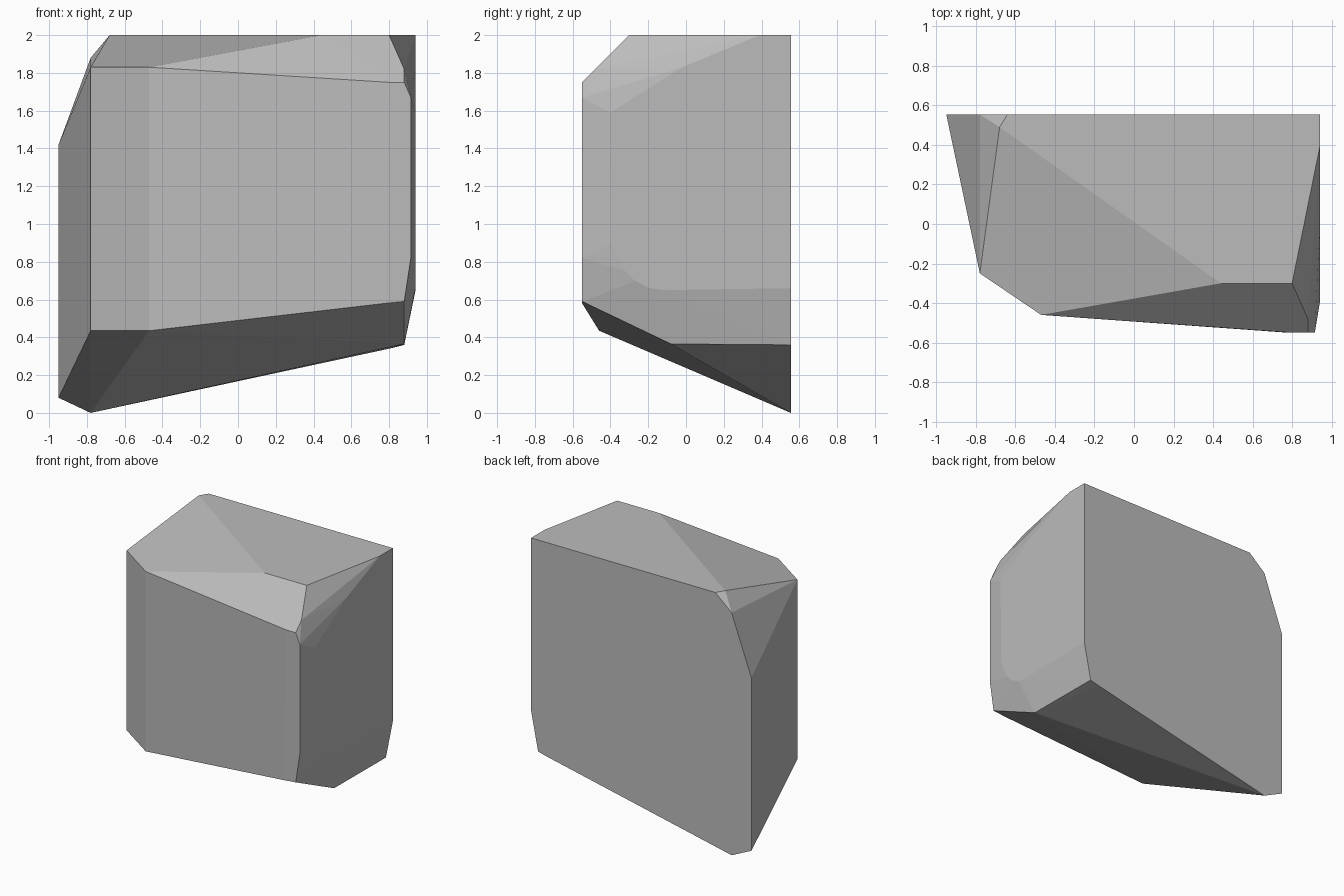
import bpy
import bmesh
import math

# Remove the default cube only
default_cube = bpy.data.objects.get("Cube")
if default_cube:
    bpy.data.objects.remove(default_cube, do_unlink=True)

# Main planes of the stone block
LEFT, RIGHT, BACK, FRONT, TOP = .94, -.95, .555, -.55, 2
SHOULDER = -.78      # chamfered corner on the right side
BEVEL = .88          # narrow bevel on the left side


def make_material(name, value):
    material = bpy.data.materials.new(name)
    material.use_nodes = True
    colour = (value, value, value, 1)
    material.diffuse_color = colour
    shader = material.node_tree.nodes["Principled BSDF"]
    shader.inputs["Base Color"].default_value = colour
    return material


def on_back(outline):
    return [(x, BACK, z) for x, z in outline]


def on_front(outline):
    return [(x, FRONT, z) for x, z in outline]


def on_left(outline):
    return [(LEFT, y, z) for y, z in outline]


def on_top(outline):
    return [(x, y, TOP) for x, y in outline]


def upright_edge(x, y, low, high):
    return [(x, y, low), (x, y, high)]


def hull_object(name, points, material):
    """Wrap the corner points in a faceted solid."""
    bm = bmesh.new()
    for point in points:
        bm.verts.new(point)
    hull = bmesh.ops.convex_hull(bm, input=bm.verts[:])
    spare = set(hull["geom_interior"]) | set(hull["geom_unused"])
    loose = [item for item in spare if isinstance(item, bmesh.types.BMVert)]
    bmesh.ops.delete(bm, geom=loose, context="VERTS")
    # Merge triangles that lie in one facet
    bmesh.ops.dissolve_limit(bm, angle_limit=math.radians(.5),
                             verts=bm.verts[:], edges=bm.edges[:])
    bmesh.ops.recalc_face_normals(bm, faces=bm.faces[:])
    mesh = bpy.data.meshes.new(name)
    bm.to_mesh(mesh)
    bm.free()
    mesh.materials.append(material)
    stone = bpy.data.objects.new(name, mesh)
    bpy.context.collection.objects.link(stone)
    return stone


corners = []

# Flat back face, with its sloping base
corners += on_back([(LEFT, TOP), (-.64, TOP), (SHOULDER, 1.88), (RIGHT, 1.42),
                    (RIGHT, .08), (SHOULDER, 0), (.8, .34), (BEVEL, .36),
                    (LEFT, .66)])

# Level top facet
corners += on_top([(LEFT, .39), (.8, -.3), (.44, -.3), (-.68, .49)])

# Two upright edges of the chamfered front corner
corners += upright_edge(SHOULDER, -.25, .435, 1.83)
corners += upright_edge(-.47, -.46, .435, 1.83)

# Foremost edge
corners += on_front([(.8, 1.75), (BEVEL, 1.75), (.915, 1.67), (.915, .82),
                     (BEVEL, .59), (.78, .58)])

# Left face, with a rounded lower front corner
corners += on_left([(-.02, 1.83), (-.4, 1.59), (-.39, .9)])
CENTRE_Y, CENTRE_Z, RADIUS = -.12, .9, .25
for step in range(1, 6):
    angle = math.radians(90 * step / 5)
    corners += on_left([(CENTRE_Y - RADIUS * math.cos(angle),
                         CENTRE_Z - RADIUS * math.sin(angle))])

# Bevel corners above and below the left face
corners += [(BEVEL, -.48, 1.82), (BEVEL, -.08, .365)]

stone_grey = make_material("stone grey", .5)
hull_object("stone_block", corners, stone_grey)
